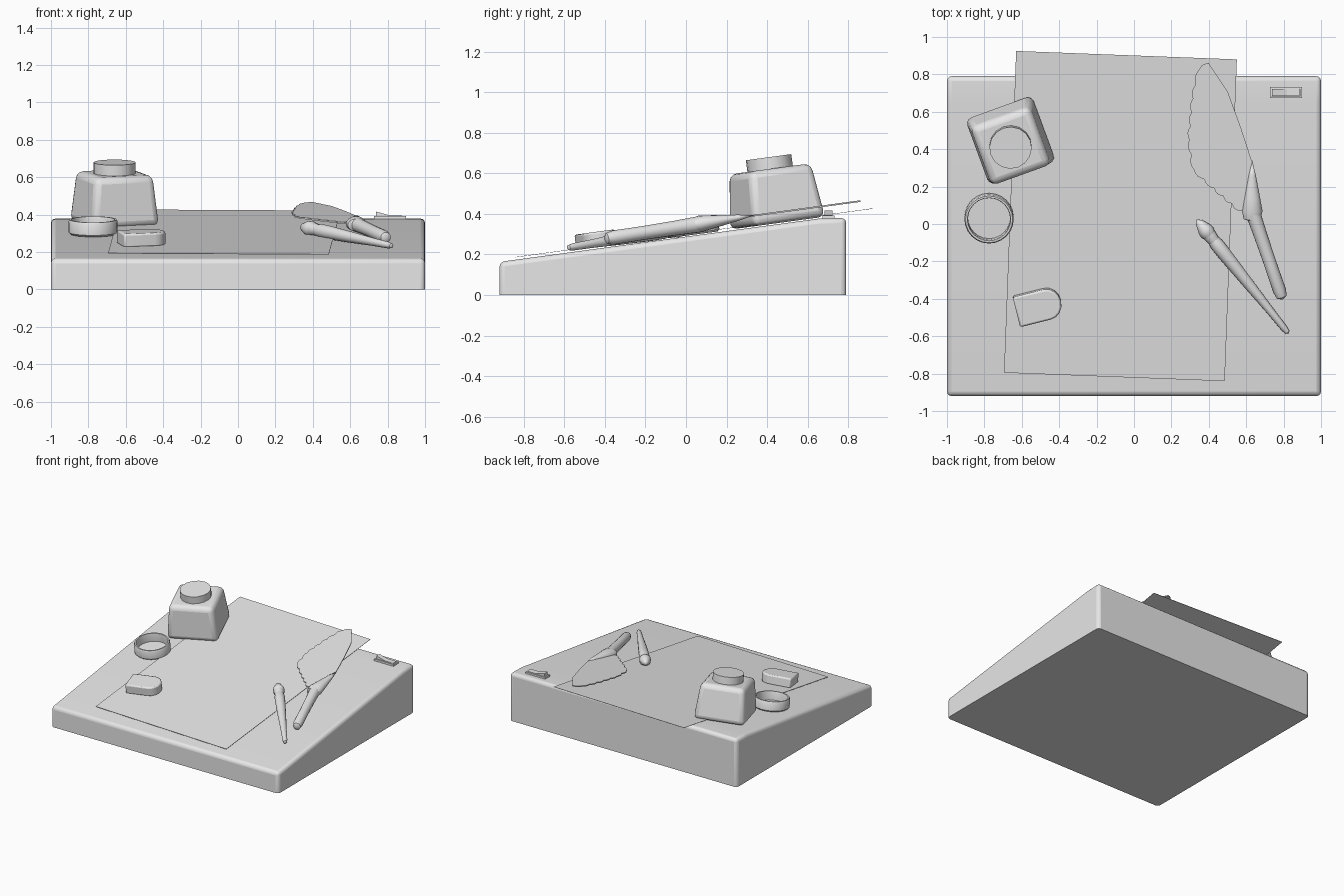
import bpy, bmesh, math
from mathutils import Matrix, Vector

cube = bpy.data.objects.get("Cube")
if cube:
    bpy.data.objects.remove(cube, do_unlink=True)

grey = bpy.data.materials.new("plain grey")
grey.use_nodes = True
grey.diffuse_color = (0.8, 0.8, 0.8, 1)
grey.node_tree.nodes["Principled BSDF"].inputs["Base Color"].default_value = (0.8, 0.8, 0.8, 1)

SLOPE = 0.136
TILT = math.atan(SLOPE)


def on_desk(x, y, h=0.0):
    """Point at height h above the sloping desk top."""
    return Vector((x, y, 0.288 + SLOPE * y + h))


def desk_frame(x, y, turn=0.0, h=0.0):
    """Frame lying on the slope, turned about its normal."""
    return (Matrix.Translation(on_desk(x, y, h)) @ Matrix.Rotation(TILT, 4, 'X')
            @ Matrix.Rotation(math.radians(turn), 4, 'Z'))


def finish(name, bm, matrix=None, bevel=0.0, segments=3, smooth=True):
    if matrix:
        bm.transform(matrix)
    bmesh.ops.recalc_face_normals(bm, faces=bm.faces)
    mesh = bpy.data.meshes.new(name)
    bm.to_mesh(mesh)
    bm.free()
    obj = bpy.data.objects.new(name, mesh)
    bpy.context.collection.objects.link(obj)
    mesh.materials.append(grey)
    if bevel:
        mod = obj.modifiers.new("Bevel", 'BEVEL')
        mod.width, mod.segments = bevel, segments
        mod.limit_method, mod.angle_limit = 'ANGLE', math.radians(25)
    if smooth:
        bpy.ops.object.select_all(action='DESELECT')
        obj.select_set(True)
        bpy.context.view_layer.objects.active = obj
        bpy.ops.object.shade_smooth_by_angle(angle=math.radians(40))
    return obj


def prism(points, offset):
    """Extrude a closed outline along an offset."""
    bm = bmesh.new()
    face = bm.faces.new([bm.verts.new(p) for p in points])
    moved = bmesh.ops.extrude_face_region(bm, geom=[face])["geom"]
    bmesh.ops.translate(bm, vec=offset, verts=[v for v in moved if isinstance(v, bmesh.types.BMVert)])
    return bm


def box(sx, sy, z0, z1, taper=1.0):
    bm = bmesh.new()
    bmesh.ops.create_cube(bm, size=1)
    for v in bm.verts:
        k = taper if v.co.z > 0 else 1
        v.co = (v.co.x * sx * k, v.co.y * sy * k, z1 if v.co.z > 0 else z0)
    return bm


def lathe(name, profile, matrix, sides=16):
    """Spin (radius, height) points about the local z axis."""
    bm = bmesh.new()
    verts = [bm.verts.new((r, 0, z)) for r, z in profile]
    edges = [bm.edges.new(pair) for pair in zip(verts, verts[1:])]
    bmesh.ops.spin(bm, geom=verts + edges, axis=(0, 0, 1), cent=(0, 0, 0),
                   angle=math.tau, steps=sides, use_duplicate=False)
    bmesh.ops.remove_doubles(bm, verts=bm.verts, dist=0.0004)
    return finish(name, bm, matrix)


def rod(name, start, end, profile, flat=1.0):
    """Lathe from start to end; profile heights are fractions of the length."""
    axis = end - start
    frame = (Matrix.Translation(start) @ axis.to_track_quat('Z', 'Y').to_matrix().to_4x4()
             @ Matrix.Diagonal((1, flat, 1, 1)))
    return lathe(name, [(r, t * axis.length) for r, t in profile], frame)


# Wedge desk with softened upper and corner edges
side = [(-1, -0.92, 0), (-1, 0.79, 0), (-1, 0.79, 0.38), (-1, 0.65, 0.376), (-1, -0.92, 0.163)]
bm = prism(side, (2, 0, 0))
weight = bm.edges.layers.float.new("bevel_weight_edge")
for e in bm.edges:
    a, b = (v.co for v in e.verts)
    on_floor = max(a.z, b.z) < 0.01
    bend = all(abs(c.y - 0.65) < 0.01 for c in (a, b))
    e[weight] = 0.0 if on_floor or bend else 1.0
desk = finish("desk", bm, bevel=0.025)
desk.modifiers["Bevel"].limit_method = 'WEIGHT'

# Paper sheet overhanging the back
sheet = [on_desk(x, y, 0.012) for x, y in
         ((-0.63, 0.925), (0.55, 0.88), (0.485, -0.84), (-0.695, -0.795))]
finish("paper", prism(sheet, (0, 0, 0.002)), smooth=False)

# Ink bottle and its cap
bottle = desk_frame(-0.66, 0.452, 20)
finish("ink_bottle", box(0.385, 0.385, 0.005, 0.275, 0.86), bottle, bevel=0.035)
lathe("bottle_cap", [(0, 0.26), (0.113, 0.26), (0.113, 0.333), (0, 0.333)], bottle)

# Open lid lying on the desk
lathe("loose_lid", [(0, 0.004), (0.122, 0.004), (0.132, 0.014), (0.132, 0.07), (0.126, 0.082),
                    (0.116, 0.082), (0.113, 0.07), (0.113, 0.016), (0, 0.016)],
      desk_frame(-0.775, 0.036), 24)

# Eraser with one rounded end
half = 0.083
outline = [(-0.12, half, 0.008), (-0.12, -half, 0.008)]
for i in range(9):
    a = math.radians(-90 + i * 22.5)
    outline.append((0.05 + 0.075 * math.cos(a), half * math.sin(a), 0.008))
finish("eraser", prism(outline, (0, 0, 0.075)), desk_frame(-0.512, -0.433, 14), bevel=0.01, segments=2)

# Feather vane with a scalloped outer edge
quill_side = [(0.40, 0.86), (0.50, 0.71), (0.57, 0.52), (0.635, 0.32), (0.63, 0.10), (0.57, 0.07)]
barb_side = [(0.57, 0.07), (0.43, 0.19), (0.32, 0.29), (0.295, 0.45), (0.315, 0.67), (0.345, 0.82), (0.40, 0.86)]
vane = [Vector(p) for p in quill_side]
for a, b in zip(barb_side, barb_side[1:]):
    a, b = Vector(a), Vector(b)
    out = Vector((a.y - b.y, b.x - a.x)).normalized()
    lobes = max(1, round((b - a).length / 0.07))
    for i in range(1, lobes * 4 + 1):
        t = i / (lobes * 4)
        vane.append(a.lerp(b, t) + out * 0.012 * abs(math.sin(math.pi * t * lobes)))
vane.pop()
finish("feather_vane", prism([on_desk(p.x, p.y, 0.054) for p in vane], (0, 0, 0.008)), smooth=False)

# Feather collar and handle
rod("feather_collar", on_desk(0.632, 0.34, 0.06), on_desk(0.632, 0.01, 0.052),
    [(0, 0), (0.02, 0.25), (0.042, 0.6), (0.055, 0.82), (0.045, 0.95), (0, 1)], 0.75)
rod("feather_handle", on_desk(0.625, 0.09, 0.052), on_desk(0.795, -0.405, 0.043),
    [(0, 0), (0.04, 0.06), (0.036, 0.3), (0.034, 0.6), (0.035, 0.9), (0.028, 0.97), (0, 1)])

# Paint brush: bristles, ferrule, tapering handle
tip, tail = on_desk(0.335, 0.025, 0.045), on_desk(0.825, -0.585, 0.024)
rod("brush_bristles", tip, tail, [(0, 0), (0.022, 0.03), (0.04, 0.09), (0.042, 0.12), (0.028, 0.16), (0, 0.16)])
rod("brush_ferrule", tip, tail, [(0, 0.13), (0.036, 0.135), (0.036, 0.15), (0.03, 0.2), (0, 0.2)])
rod("brush_handle", tip, tail, [(0, 0.18), (0.03, 0.18), (0.037, 0.22), (0.037, 0.3), (0.03, 0.55),
                                (0.021, 0.8), (0.018, 0.95), (0.013, 0.99), (0, 1)])

# Power switch: four-bar frame and a rocker
switch = Matrix.Translation((0.812, 0.703, 0.377))
for s, label in ((-1, "front"), (1, "back")):
    finish("switch_frame_" + label, box(0.17, 0.01, 0, 0.015), switch @ Matrix.Translation((0, s * 0.025, 0)))
for s, label in ((-1, "right"), (1, "left")):
    finish("switch_frame_" + label, box(0.01, 0.06, 0, 0.015), switch @ Matrix.Translation((s * 0.08, 0, 0)))
rocker = [(-0.073, -0.019, 0), (0.073, -0.019, 0), (0.073, -0.019, 0.017),
          (0.005, -0.019, 0.018), (-0.073, -0.019, 0.039)]
finish("switch_rocker", prism(rocker, (0, 0.038, 0)), switch, smooth=False)
